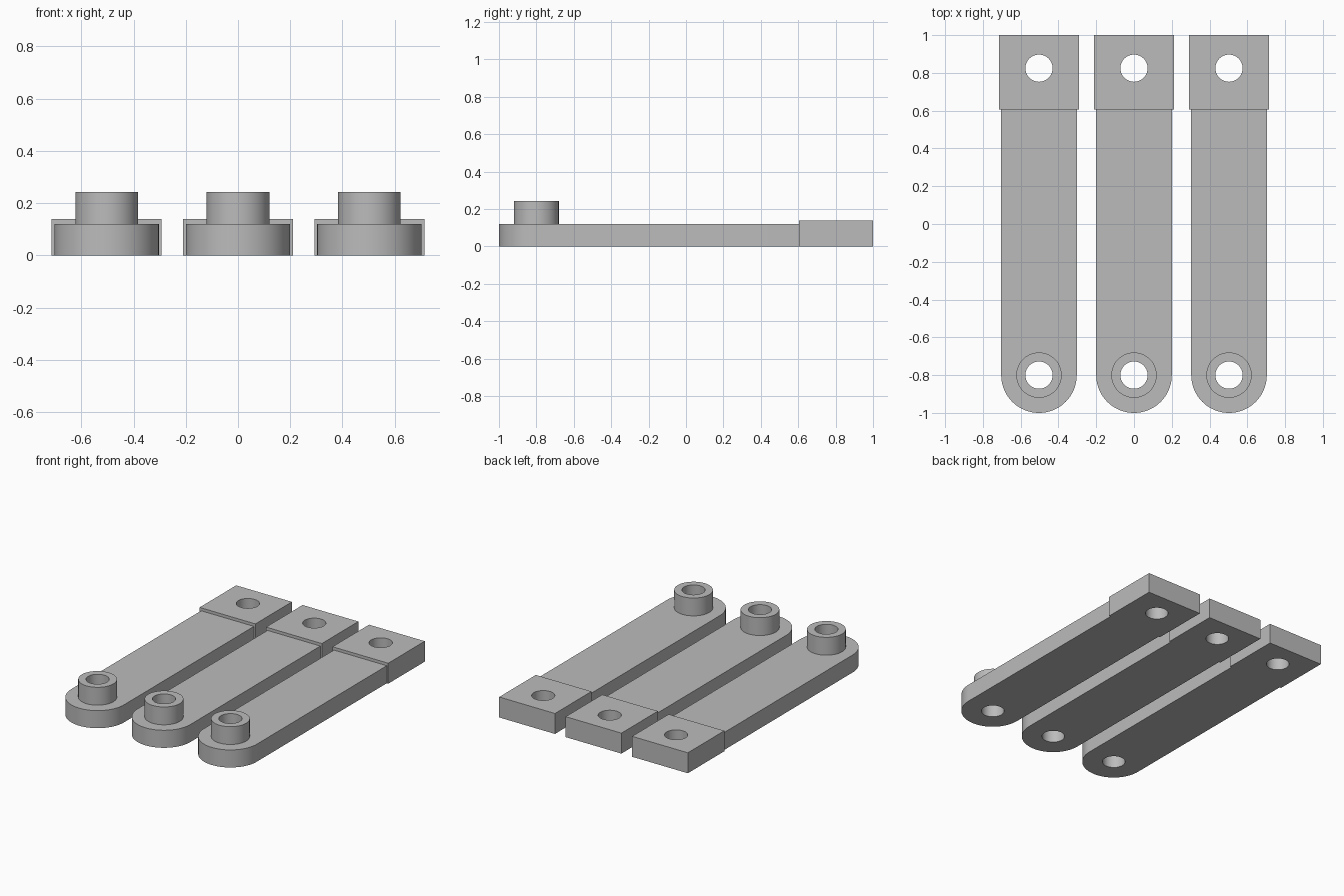
import bpy, bmesh, math

if "Cube" in bpy.data.objects:
    bpy.data.objects.remove(bpy.data.objects["Cube"])

PITCH = 0.503      # spacing of the three straps
HOLE_R = 0.072
PIN_Y, EYE_Y = -0.80, 0.825
JOIN_Y = 0.605

grey = bpy.data.materials.new("plain grey")
grey.diffuse_color = (0.5, 0.5, 0.5, 1)
grey.use_nodes = True
grey.node_tree.nodes["Principled BSDF"].inputs["Base Color"].default_value = grey.diffuse_color


def arc(cy, r, a0=0, a1=360, n=64, closed=True):
    """Points on an arc centred on (0, cy)."""
    steps = n if closed else n + 1
    return [(r * math.cos(math.radians(a0 + (a1 - a0) * i / n)),
             cy + r * math.sin(math.radians(a0 + (a1 - a0) * i / n))) for i in range(steps)]


def prism(name, x, outline, holes, z0, z1):
    """Upright solid from an outline with round holes through it."""
    bm = bmesh.new()
    caps = [[], []]
    for loop in [outline] + holes:
        low = [bm.verts.new((px, py, z0)) for px, py in loop]
        top = [bm.verts.new((px, py, z1)) for px, py in loop]
        n = len(loop)
        for i in range(n):
            j = (i + 1) % n
            bm.faces.new((low[i], low[j], top[j], top[i]))
            caps[0].append(bm.edges.get((low[i], low[j])))
            caps[1].append(bm.edges.get((top[i], top[j])))
    for edges in caps:
        bmesh.ops.triangle_fill(bm, edges=edges, use_beauty=True)
    bmesh.ops.recalc_face_normals(bm, faces=bm.faces[:])
    mesh = bpy.data.meshes.new(name)
    bm.to_mesh(mesh)
    bm.free()
    mesh.materials.append(grey)
    ob = bpy.data.objects.new(name, mesh)
    ob.location.x = x
    bpy.context.collection.objects.link(ob)
    bpy.ops.object.select_all(action='DESELECT')
    ob.select_set(True)
    bpy.context.view_layer.objects.active = ob
    bpy.ops.object.shade_smooth_by_angle(angle=math.radians(30))


# Profiles shared by every strap
strip = [(0.2, JOIN_Y), (-0.2, JOIN_Y)] + arc(PIN_Y, 0.2, 180, 360, 48, closed=False)
block = [(-0.211, JOIN_Y), (0.211, JOIN_Y), (0.211, 1), (-0.211, 1)]
pin_hole, eye_hole = arc(PIN_Y, HOLE_R), arc(EYE_Y, HOLE_R)

for side, x in (("left", -PITCH), ("middle", 0), ("right", PITCH)):
    prism(side + "_strip", x, strip, [pin_hole], 0, 0.12)
    prism(side + "_end_block", x, block, [eye_hole], 0, 0.14)
    prism(side + "_collar", x, arc(PIN_Y, 0.12), [pin_hole], 0.12, 0.242)
